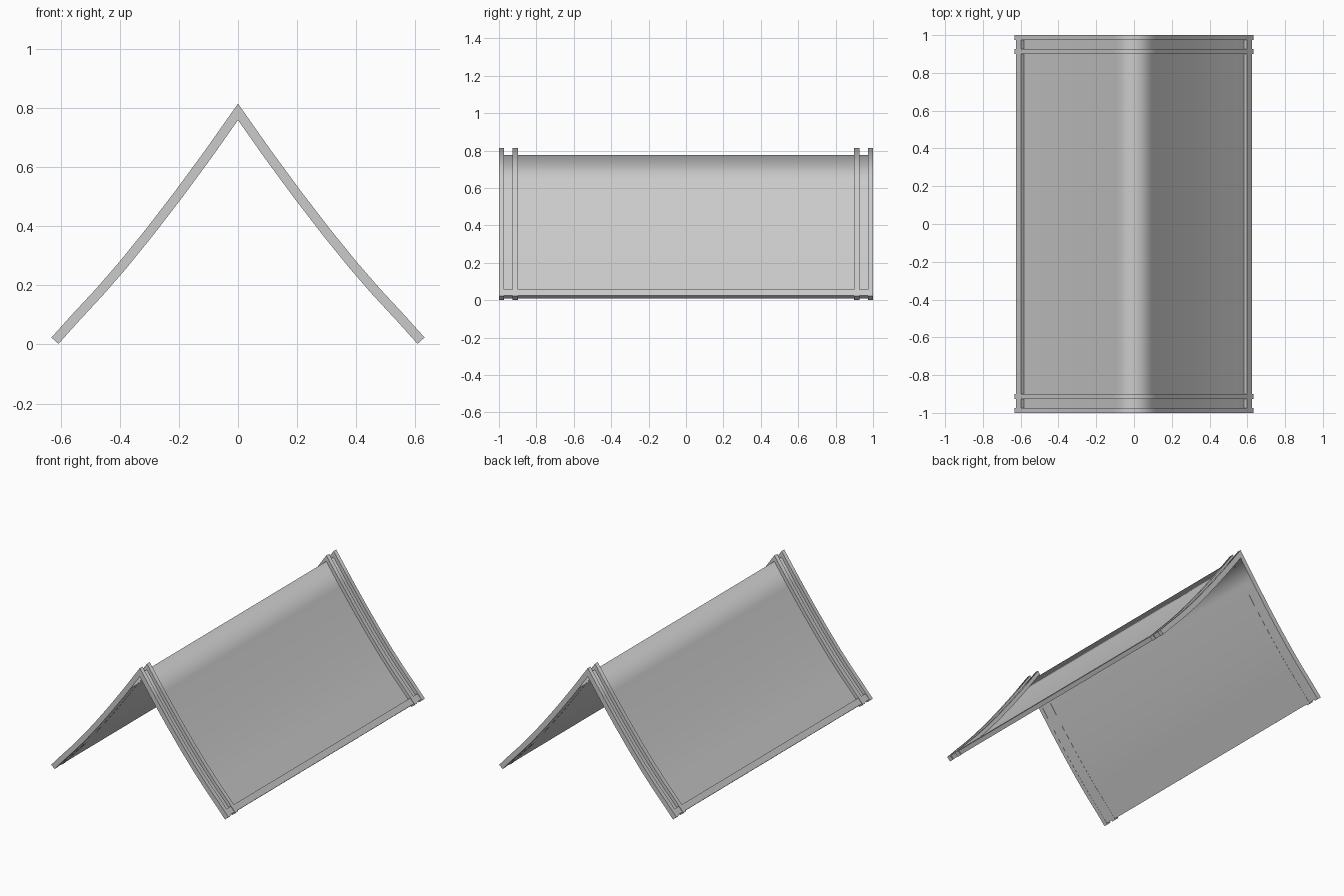
import bpy, bmesh
from mathutils import Vector

if "Cube" in bpy.data.objects:
    bpy.data.objects.remove(bpy.data.objects["Cube"])

# Centre line of one roof slope, from ridge to eave (x, z)
SLOPE = [Vector(p) for p in [(0, .787), (.1, .645), (.2, .509), (.3, .379),
                             (.39, .268), (.47, .176), (.55, .090), (.6195, .0125)]]


def offset(pts, d):
    """Shift a slope path outward by d, keeping a ridge point on x = 0."""
    out = []
    for i, p in enumerate(pts):
        t = (pts[min(i + 1, len(pts) - 1)] - pts[max(i - 1, 0)]).normalized()
        n = Vector((-t.y, t.x))
        out.append(Vector((0, p.y + d / n.y)) if p.x == 0 else p + n * d)
    return out


def trim(pts, amount):
    """Shorten a path at its eave end."""
    t = (pts[-1] - pts[-2]).normalized()
    return pts[:-1] + [pts[-1] - t * amount]


def strip(name, pts, inner, outer, y0, y1):
    """Solid strip following a path; mirrored to the other slope."""
    bm = bmesh.new()
    rings = []
    for a, b in zip(offset(pts, inner), offset(pts, outer)):
        rings.append([bm.verts.new((p.x, y, p.y))
                      for p, y in ((a, y0), (b, y0), (b, y1), (a, y1))])
    for r, s in zip(rings, rings[1:]):
        for k in range(4):
            bm.faces.new((r[k], r[(k + 1) % 4], s[(k + 1) % 4], s[k]))
    bm.faces.new(rings[-1])
    if pts[0].x > 0:
        bm.faces.new(rings[0][::-1])
    bmesh.ops.recalc_face_normals(bm, faces=bm.faces)
    # An open ridge end can confuse the recalculation: eave cap must face outward
    bm.normal_update()
    if max(bm.faces, key=lambda f: f.calc_center_median().x).normal.x < 0:
        bmesh.ops.reverse_faces(bm, faces=bm.faces)
    me = bpy.data.meshes.new(name)
    bm.to_mesh(me)
    bm.free()
    ob = bpy.data.objects.new(name, me)
    bpy.context.collection.objects.link(ob)
    m = ob.modifiers.new("mirror", 'MIRROR')
    m.use_clip = True
    bpy.ops.object.select_all(action='DESELECT')
    ob.select_set(True)
    bpy.context.view_layer.objects.active = ob
    bpy.ops.object.shade_smooth_by_angle(angle=0.5)
    return ob


# Raised ribs: a pair near each gable end
for label, y0, y1 in (("outer", -1, -.973), ("inner", -.927, -.899)):
    rib = strip(label + "_rib", SLOPE, -.016, .016, y0, y1)
    rib.modifiers["mirror"].use_axis[1] = True

# Thin roof covering near the underside of the ribs
strip("roof_panel", trim(SLOPE, .009), -.015, -.006, -.98, .98)

# Eave battens along both lower edges
end = trim(SLOPE, .007)
t = (end[-1] - end[-2]).normalized()
strip("eave_batten", [end[-1] - t * .04, end[-1]], -.0145, .013, -.98, .98)
